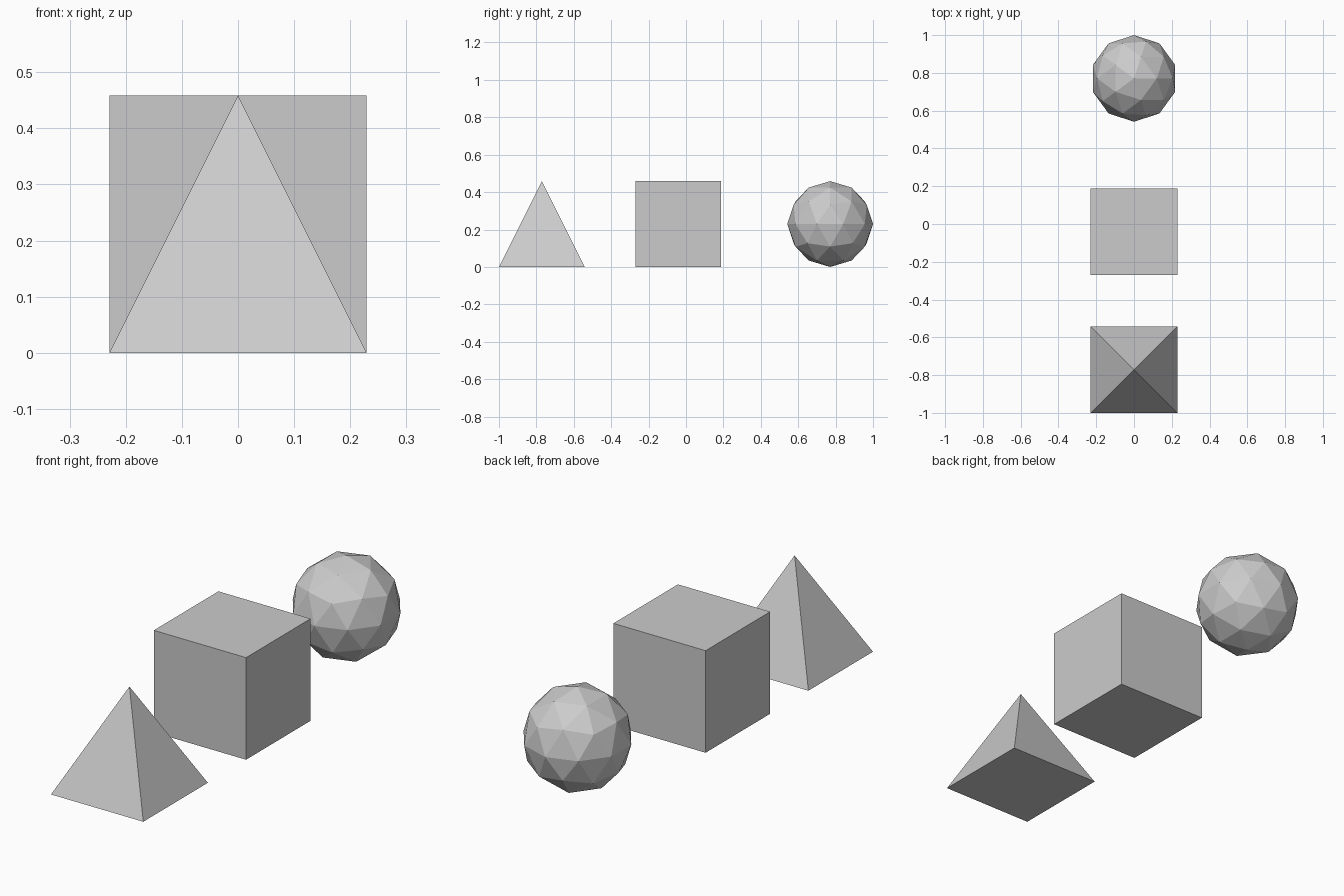
import bpy
from math import pi, sqrt

if "Cube" in bpy.data.objects:
    bpy.data.objects.remove(bpy.data.objects["Cube"])

HALF = 0.2293       # half the size of every solid
END = 1 - HALF      # distance of the outer solids from the middle


def finish(name):
    obj = bpy.context.object
    obj.name = name
    bpy.ops.object.transform_apply(location=False, rotation=True, scale=True)
    return obj


# Square pyramid at the front
bpy.ops.mesh.primitive_cone_add(vertices=4, radius1=HALF * sqrt(2), radius2=0,
                                depth=2 * HALF, location=(0, -END, HALF),
                                rotation=(0, 0, pi / 4))
finish("pyramid")

# Cube slightly forward of the middle
bpy.ops.mesh.primitive_cube_add(size=2 * HALF, location=(0, -0.041, HALF))
finish("cube")

# Faceted ball at the back
bpy.ops.mesh.primitive_ico_sphere_add(subdivisions=2, radius=HALF,
                                      location=(0, END, HALF))
finish("faceted_ball")
